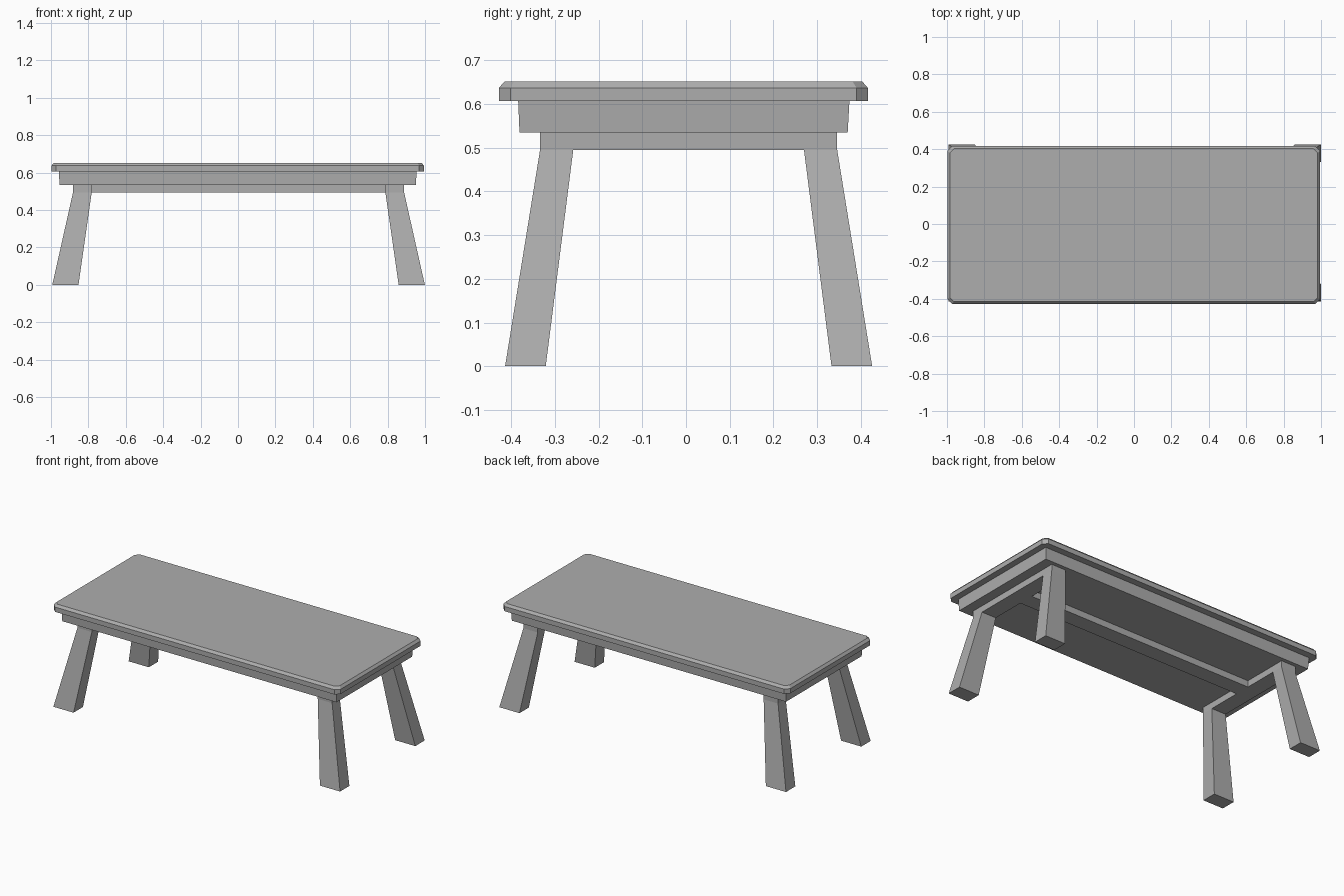
import bpy
import bmesh

cube = bpy.data.objects.get("Cube")
if cube:
    bpy.data.objects.remove(cube, do_unlink=True)

grey = bpy.data.materials.new("plain grey")
grey.use_nodes = True
colour = (0.42, 0.42, 0.42, 1)
grey.diffuse_color = colour
grey.node_tree.nodes["Principled BSDF"].inputs["Base Color"].default_value = colour


def outline(x0, x1, y0, y1, cut=0):
    """Rectangle, with its corners cut off when cut is above zero."""
    if not cut:
        return [(x0, y0), (x1, y0), (x1, y1), (x0, y1)]
    return [(x0 + cut, y0), (x1 - cut, y0), (x1, y0 + cut), (x1, y1 - cut),
            (x1 - cut, y1), (x0 + cut, y1), (x0, y1 - cut), (x0, y0 + cut)]


def loft(name, layers):
    """Solid through a stack of (height, outline) layers."""
    bm = bmesh.new()
    rings = [[bm.verts.new((x, y, z)) for x, y in pts] for z, pts in layers]
    n = len(rings[0])
    for low, high in zip(rings, rings[1:]):
        for i in range(n):
            j = (i + 1) % n
            bm.faces.new((low[i], low[j], high[j], high[i]))
    bm.faces.new(rings[0][::-1])
    bm.faces.new(rings[-1])
    bmesh.ops.recalc_face_normals(bm, faces=bm.faces)
    mesh = bpy.data.meshes.new(name)
    bm.to_mesh(mesh)
    bm.free()
    mesh.materials.append(grey)
    obj = bpy.data.objects.new(name, mesh)
    bpy.context.collection.objects.link(obj)
    return obj


FRAME_LOW, FRAME_TOP, APRON_TOP = 0.495, 0.535, 0.607

# Tabletop with cut corners and a bevelled upper rim
slab = outline(-0.998, 0.995, -0.428, 0.416, 0.026)
rim = outline(-0.985, 0.982, -0.415, 0.403, 0.022)
loft("tabletop", [(APRON_TOP, slab), (0.637, slab), (0.652, rim)])

# Solid apron, slightly narrower at the bottom
loft("apron", [(FRAME_TOP, outline(-0.954, 0.951, -0.381, 0.370)),
               (APRON_TOP, outline(-0.958, 0.955, -0.384, 0.374))])

# Legs splay outwards from the rail ends, mirrored to four corners
CX, CY = 0.003, 0.006
for sx, side in ((-1, "right"), (1, "left")):
    def span(a, b, s, c):
        return sorted((c + s * a, c + s * b))

    rail_x = span(0.785, 0.885, sx, CX)
    rail = outline(*rail_x, CY - 0.34, CY + 0.34)
    loft(side + "_end_rail", [(FRAME_LOW, rail), (FRAME_TOP, rail)])
    for sy, end in ((-1, "front"), (1, "back")):
        foot = outline(*span(0.856, 0.996, sx, CX), *span(0.327, 0.42, sy, CY))
        head = outline(*rail_x, *span(0.264, 0.34, sy, CY))
        loft(end + "_" + side + "_leg", [(0, foot), (FRAME_LOW, head)])

# Long stretcher joining the two end rails
bar = outline(CX - 0.785, CX + 0.785, -0.045, 0.055)
loft("stretcher", [(FRAME_LOW, bar), (FRAME_TOP, bar)])
